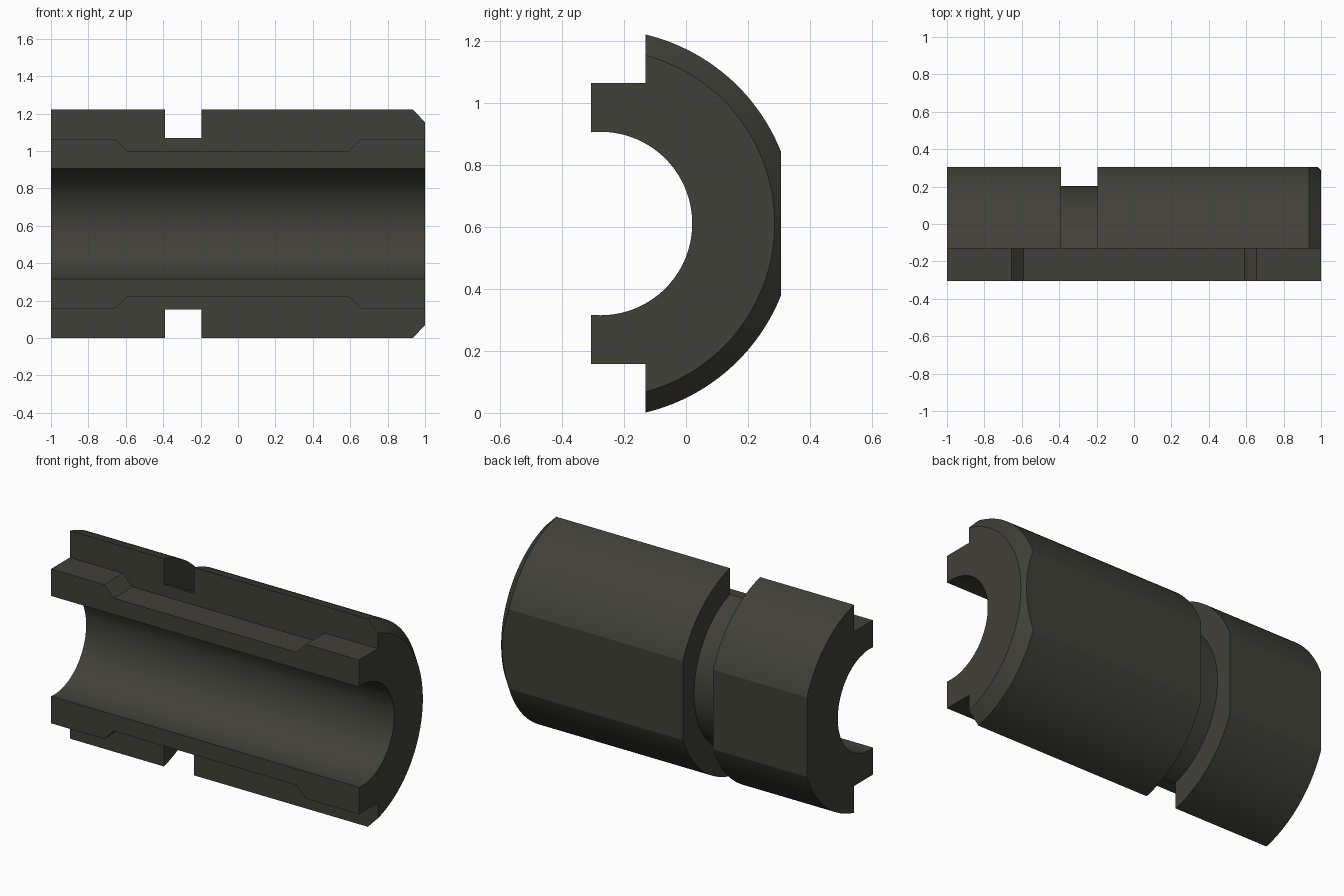
import bpy, bmesh, math

if "Cube" in bpy.data.objects:
    bpy.data.objects.remove(bpy.data.objects["Cube"])

YC, ZC = -0.276, 0.611            # axis of the bore
FRONT, STEP, BACK = -0.306, -0.131, 0.306
SEGMENTS = 160

dark = bpy.data.materials.new("dark_olive_grey")
dark.diffuse_color = (0.053, 0.052, 0.041, 1)
dark.use_nodes = True
dark.node_tree.nodes["Principled BSDF"].inputs["Base Color"].default_value = dark.diffuse_color


def make_object(name, bm):
    bmesh.ops.recalc_face_normals(bm, faces=bm.faces)
    mesh = bpy.data.meshes.new(name)
    bm.to_mesh(mesh)
    bm.free()
    mesh.materials.append(dark)
    obj = bpy.data.objects.new(name, mesh)
    bpy.context.collection.objects.link(obj)
    return obj


def lathe(name, profile):
    """Revolve a closed (x, radius) profile around the bore axis."""
    bm = bmesh.new()
    rings = []
    for i in range(SEGMENTS):
        a = 2 * math.pi * i / SEGMENTS
        rings.append([bm.verts.new((x, YC + r * math.cos(a), ZC + r * math.sin(a)))
                      for x, r in profile])
    n = len(profile)
    for i in range(SEGMENTS):
        a, b = rings[i], rings[(i + 1) % SEGMENTS]
        for j in range(n):
            k = (j + 1) % n
            bm.faces.new((a[j], a[k], b[k], b[j]))
    return make_object(name, bm)


def prism(name, outline, y0, y1):
    """Extrude an (x, z) outline along y; z is measured from the axis."""
    bm = bmesh.new()
    face = bm.faces.new([bm.verts.new((x, y0, ZC + z)) for x, z in outline])
    new = bmesh.ops.extrude_face_region(bm, geom=[face])["geom"]
    bmesh.ops.translate(bm, vec=(0, y1 - y0, 0),
                        verts=[v for v in new if isinstance(v, bmesh.types.BMVert)])
    return make_object(name, bm)


def boolean(target, tool, operation):
    mod = target.modifiers.new(operation.lower(), "BOOLEAN")
    mod.operation, mod.object, mod.solver = operation, tool, "EXACT"
    bpy.context.view_layer.objects.active = target
    bpy.ops.object.modifier_apply(modifier=mod.name)
    bpy.data.objects.remove(tool)


# Bored sleeve with a ring groove and one chamfered end
sleeve = lathe("half_sleeve", [
    (-1, 0.296), (-1, 0.627), (-0.39, 0.627), (-0.39, 0.48), (-0.195, 0.48),
    (-0.195, 0.627), (0.935, 0.627), (1, 0.562), (1, 0.296)])

# Envelope: flat-backed half block plus the narrow waisted lip on the front
block = prism("envelope", [(-1.1, -0.8), (1.1, -0.8), (1.1, 0.8), (-1.1, 0.8)],
              STEP, BACK)
upper = [(-1.1, 0.453), (-0.655, 0.453), (-0.592, 0.39),
         (0.592, 0.39), (0.655, 0.453), (1.1, 0.453)]
lip = prism("lip", upper + [(x, -z) for x, z in reversed(upper)], FRONT, 0)
boolean(block, lip, "UNION")
boolean(sleeve, block, "INTERSECT")

# Smooth curved walls, crisp machined edges
bpy.ops.object.select_all(action="DESELECT")
sleeve.select_set(True)
bpy.context.view_layer.objects.active = sleeve
bpy.ops.object.shade_smooth_by_angle(angle=math.radians(20))
